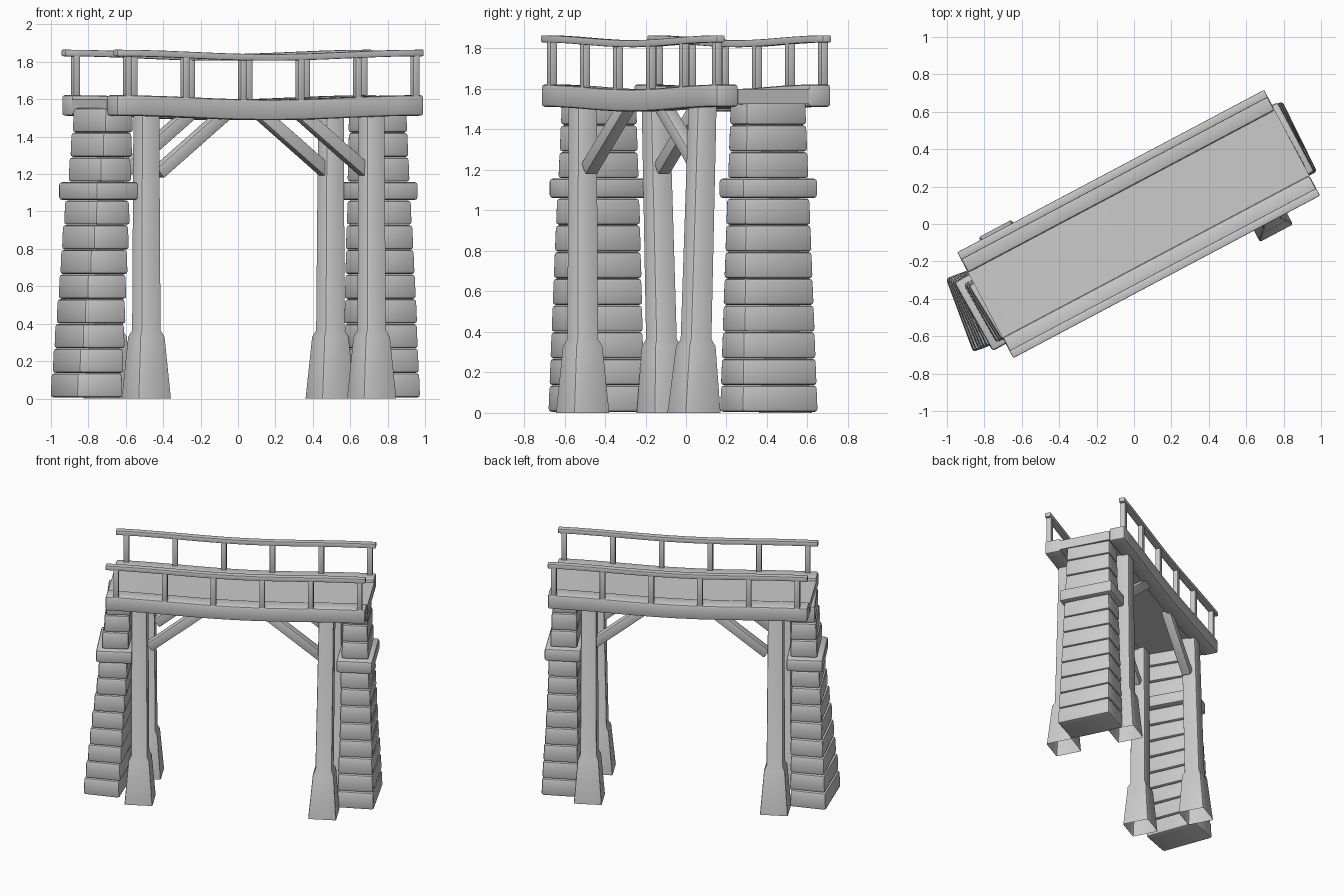
import bpy, bmesh, math, random
from mathutils import Matrix, Vector

if "Cube" in bpy.data.objects:
    bpy.data.objects.remove(bpy.data.objects["Cube"])

random.seed(4)
stone = bpy.data.materials.new("plain_grey")
stone.diffuse_color = (0.6, 0.6, 0.6, 1)
stone.use_nodes = True
stone.node_tree.nodes["Principled BSDF"].inputs["Base Color"].default_value = stone.diffuse_color

# The whole bridge is built along x and then turned on the grid
WORLD = Matrix.Translation((0.025, 0, 0)) @ Matrix.Rotation(math.radians(27.9), 4, 'Z')
HALF = 0.928


def loft(name, rings, bevel=0.012, cap_start=True):
    """Skin a chain of four-point rings, cap it and round its edges."""
    bm = bmesh.new()
    vs = [[bm.verts.new(p) for p in r] for r in rings]
    for a, b in zip(vs, vs[1:]):
        for i in range(4):
            j = (i + 1) % 4
            bm.faces.new((a[i], a[j], b[j], b[i]))
    if cap_start:
        bm.faces.new(vs[0][::-1])
    bm.faces.new(vs[-1])
    bmesh.ops.recalc_face_normals(bm, faces=bm.faces)
    if bevel:
        sharp = [e for e in bm.edges if len(e.link_faces) == 2
                 and e.calc_face_angle(0) > math.radians(40)]
        bmesh.ops.bevel(bm, geom=sharp, offset=bevel, segments=2,
                        profile=0.5, affect='EDGES', clamp_overlap=True)
    bm.transform(WORLD)
    me = bpy.data.meshes.new(name)
    bm.to_mesh(me)
    bm.free()
    me.materials.append(stone)
    ob = bpy.data.objects.new(name, me)
    bpy.context.collection.objects.link(ob)
    bpy.ops.object.select_all(action='DESELECT')
    ob.select_set(True)
    bpy.context.view_layer.objects.active = ob
    bpy.ops.object.shade_smooth_by_angle(angle=math.radians(35))
    return ob


def flat_ring(x, y, z, a, b, turn=0.0):
    c, s = math.cos(turn), math.sin(turn)
    pts = [(-a / 2, -b / 2), (a / 2, -b / 2), (a / 2, b / 2), (-a / 2, b / 2)]
    return [Vector((x + c * p - s * q, y + s * p + c * q, z)) for p, q in pts]


def sag(x):
    return -0.024 * math.cos(math.pi * x / (2 * HALF)) ** 2


def long_bar(name, y0, y1, z0, z1, bevel):
    """Sagging bar running the length of the bridge."""
    rings = []
    for i in range(13):
        x = -HALF + 2 * HALF * i / 12
        d = sag(x)
        rings.append([Vector((x, y, z + d)) for y, z in
                      ((y0, z0), (y1, z0), (y1, z1), (y0, z1))])
    return loft(name, rings, bevel)


# Deck, side beams, railings
long_bar("deck", -0.2, 0.2, 1.525, 1.60, 0)
for side, label in ((-1, "front"), (1, "back")):
    ys = sorted((side * 0.197, side * 0.32))
    long_bar(label + "_side_beam", ys[0], ys[1], 1.512, 1.622, 0.014)
    ys = sorted((side * 0.275, side * 0.32))
    long_bar(label + "_handrail", ys[0], ys[1], 1.83, 1.865, 0.005)
    for i in range(6):
        x = -0.854 + i * 0.348
        loft(label + "_rail_post", [flat_ring(x, side * 0.297, z + sag(x), 0.038, 0.038)
                                    for z in (1.60, 1.84)], 0.003)

# Timber legs with flared feet: base x, base y, top x, top y
LEGS = (("front_left_leg", -0.694, -0.21, -0.694, -0.21),
        ("front_right_leg", 0.628, -0.288, 0.647, -0.25),
        ("back_left_leg", -0.69, 0.238, -0.69, 0.196),
        ("back_right_leg", 0.643, 0.215, 0.643, 0.205))
for name, x0, y0, x1, y1 in LEGS:
    rings = []
    for z, w in ((0, 0.2), (0.33, 0.15), (0.365, 0.118), (1.52, 0.108)):
        t = z / 1.52
        rings.append(flat_ring(x0 + (x1 - x0) * t, y0 + (y1 - y0) * t, z, w, w))
    loft(name, rings, 0.01, cap_start=False)

    # Diagonal brace from the leg up to the deck
    s = 1 if x1 > 0 else -1
    foot, head = Vector((s * 0.625, y1, 1.205)), Vector((s * 0.19, y1, 1.545))
    up = Vector((0, 1, 0)).cross((head - foot).normalized()) * 0.034
    side = Vector((0, 0.034, 0))
    loft(name.replace("leg", "brace"),
         [[p - up - side, p + up - side, p + up + side, p - up + side]
          for p in (foot, head)], 0.006)

# Stacked stone towers: base x, base y, top x, top y, base turn, top turn
TOWERS = (("left_tower", -0.944, 0.0, -0.862, -0.03, -7, 4),
          ("right_tower", 0.848, 0.014, 0.828, 0.02, -1, 1))
PITCH = 0.134
for name, x0, y0, x1, y1, r0, r1 in TOWERS:
    z = 0.005
    for i in range(12):
        t = i / 11
        band = i == 8
        h = 0.098 if band else 0.132
        x, y = x0 + (x1 - x0) * t, y0 + (y1 - y0) * t
        turn = math.radians(r0 + (r1 - r0) * t + random.uniform(-1, 1))
        a, b = 0.265 - 0.085 * t, 0.42 - 0.075 * t
        if band:
            a, b = a + 0.055, b + 0.055
        taper = 0 if band else 0.008
        loft(name + ("_ledge" if band else "_block"),
             [flat_ring(x, y, z, a, b, turn),
              flat_ring(x, y, z + h - 0.002, a - taper, b - taper, turn)], 0.016)
        z += h
